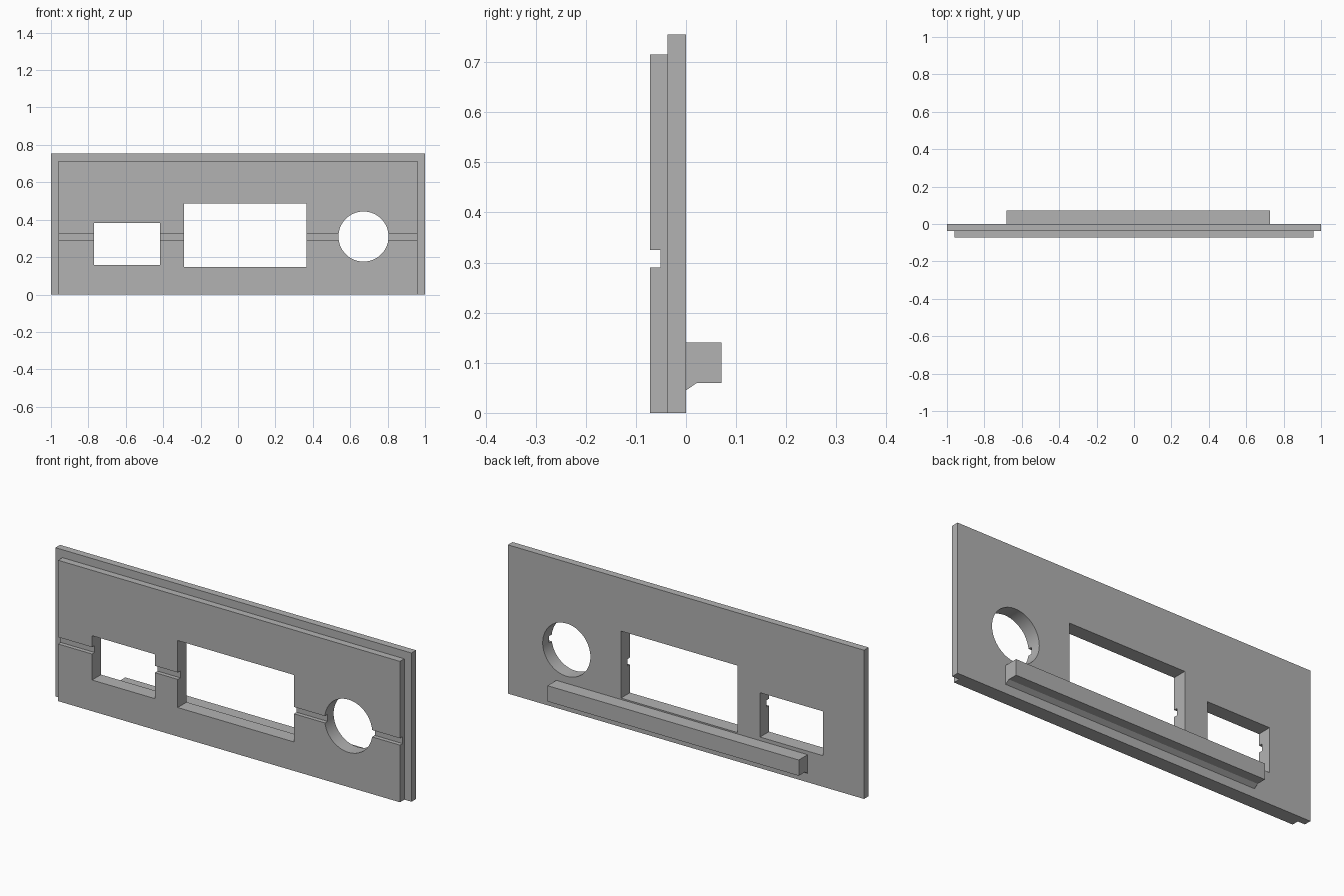
import bpy, bmesh, math
from mathutils import Matrix

if "Cube" in bpy.data.objects:
    bpy.data.objects.remove(bpy.data.objects["Cube"])

grey = bpy.data.materials.new("mid grey")
grey.diffuse_color = (0.448, 0.448, 0.448, 1)
grey.use_nodes = True
grey.node_tree.nodes["Principled BSDF"].inputs["Base Color"].default_value = grey.diffuse_color


def prism(name, outline, place, depth):
    """Extrude a flat outline; place(a, b, d) maps it into space."""
    bm = bmesh.new()
    rings = [[bm.verts.new(place(a, b, d)) for a, b in outline] for d in depth]
    n = len(outline)
    bm.faces.new(rings[0])
    bm.faces.new(rings[1])
    for i in range(n):
        j = (i + 1) % n
        bm.faces.new((rings[0][i], rings[0][j], rings[1][j], rings[1][i]))
    bmesh.ops.recalc_face_normals(bm, faces=bm.faces)
    mesh = bpy.data.meshes.new(name)
    bm.to_mesh(mesh)
    bm.free()
    mesh.materials.append(grey)
    obj = bpy.data.objects.new(name, mesh)
    bpy.context.collection.objects.link(obj)
    return obj


def box(name, x0, x1, y0, y1, z0, z1):
    outline = [(x0, z0), (x1, z0), (x1, z1), (x0, z1)]
    return prism(name, outline, lambda a, b, d: (a, d, b), (y0, y1))


def combine(target, tool, operation):
    mod = target.modifiers.new(tool.name, 'BOOLEAN')
    mod.operation = operation
    mod.solver = 'EXACT'
    mod.object = tool
    bpy.context.view_layer.objects.active = target
    bpy.ops.object.modifier_apply(modifier=mod.name)
    bpy.data.objects.remove(tool)


# Back plate with the slightly smaller raised front plate
panel = box("panel", -1, 1, -0.037, 0, 0, 0.755)
combine(panel, box("front_plate", -0.96, 0.96, -0.072, -0.03, 0, 0.715), 'UNION')

# Ledge along the back with a chamfered underside
ledge = [(-0.01, 0.14), (0.071, 0.14), (0.071, 0.06), (0.022, 0.06),
         (0, 0.045), (-0.01, 0.045)]
combine(panel, prism("back_ledge", ledge, lambda a, b, d: (d, a, b),
                     (-0.683, 0.728)), 'UNION')

# Horizontal groove across the front
combine(panel, box("groove", -1.1, 1.1, -0.2, -0.051, 0.29, 0.325), 'DIFFERENCE')

# Two rectangular openings
for name, x0, x1, z0, z1 in (("small_opening", -0.769, -0.416, 0.158, 0.383),
                             ("large_opening", -0.288, 0.365, 0.147, 0.487)):
    combine(panel, box(name, x0, x1, -0.2, 0.2, z0, z1), 'DIFFERENCE')

# Round opening
circle = [(0.671 + 0.134 * math.cos(math.tau * i / 64),
           0.31 + 0.134 * math.sin(math.tau * i / 64)) for i in range(64)]
combine(panel, prism("round_opening", circle, lambda a, b, d: (a, d, b),
                     (-0.2, 0.2)), 'DIFFERENCE')

# Smooth only the wall of the round opening
bpy.ops.object.select_all(action='DESELECT')
panel.select_set(True)
bpy.context.view_layer.objects.active = panel
bpy.ops.object.shade_smooth_by_angle(angle=math.radians(25))
